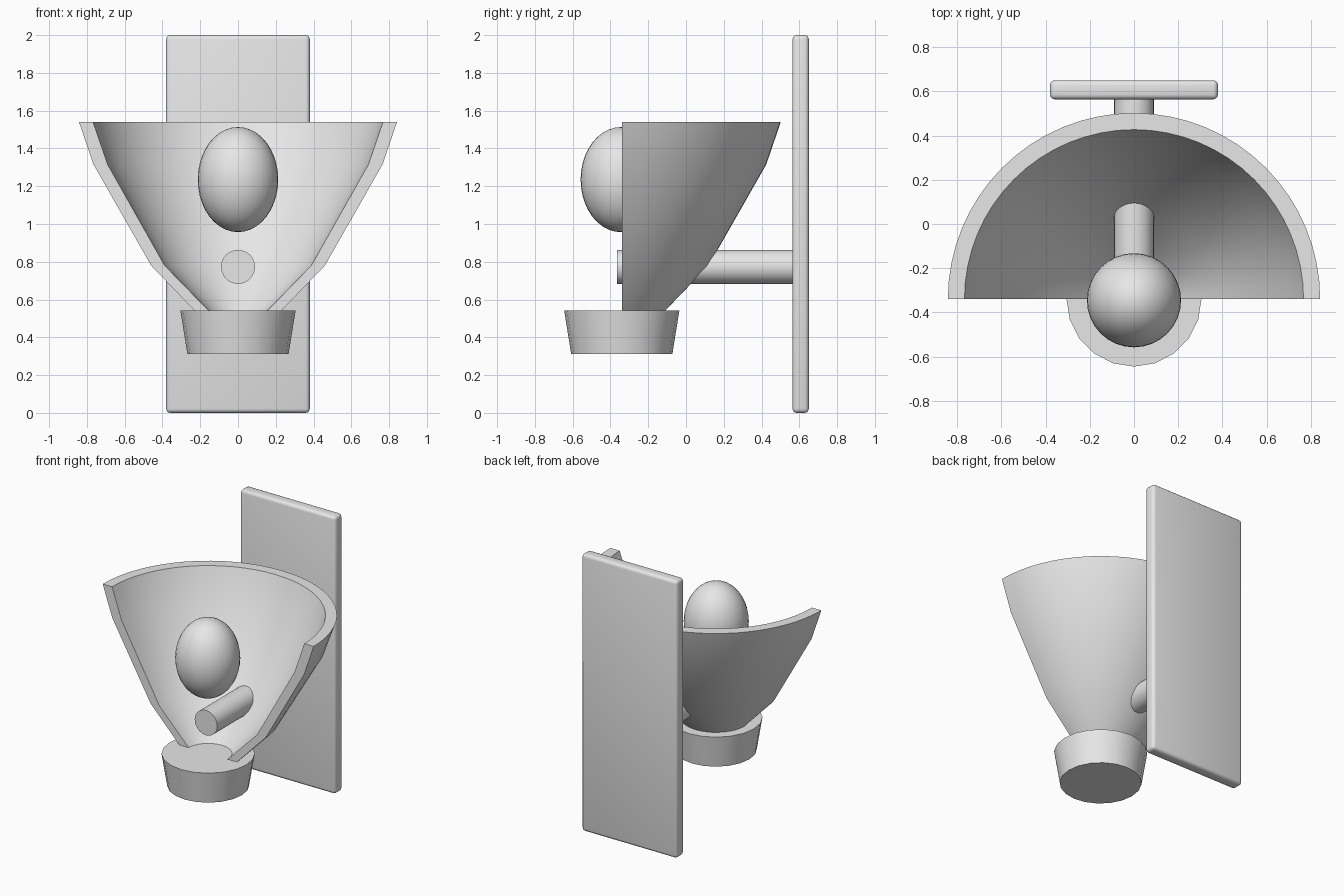
import bpy, bmesh, math
from mathutils import Matrix, Vector

if "Cube" in bpy.data.objects:
    bpy.data.objects.remove(bpy.data.objects["Cube"])

AXIS_Y = -0.34  # vertical axis shared by shade, cup and bulb

grey = bpy.data.materials.new("light_grey")
grey.diffuse_color = (0.8, 0.8, 0.8, 1)
grey.use_nodes = True
grey.node_tree.nodes["Principled BSDF"].inputs["Base Color"].default_value = grey.diffuse_color


def finish(name, bm, smooth=True):
    bmesh.ops.recalc_face_normals(bm, faces=bm.faces)
    me = bpy.data.meshes.new(name)
    bm.to_mesh(me)
    bm.free()
    me.materials.append(grey)
    ob = bpy.data.objects.new(name, me)
    bpy.context.collection.objects.link(ob)
    if smooth:
        bpy.ops.object.select_all(action='DESELECT')
        ob.select_set(True)
        bpy.context.view_layer.objects.active = ob
        bpy.ops.object.shade_smooth_by_angle(angle=math.radians(35))
    return ob


# wall plate with rounded edges
bm = bmesh.new()
bmesh.ops.create_cube(bm, size=1, matrix=Matrix.Translation((0, 0.607, 1.0))
                      @ Matrix.Diagonal((0.76, 0.086, 2.0, 1)))
bmesh.ops.bevel(bm, geom=bm.edges[:], offset=0.022, segments=3,
                profile=0.5, affect='EDGES')
finish("wall_plate", bm)

# horizontal arm
bm = bmesh.new()
bmesh.ops.create_cone(bm, cap_ends=True, segments=32, radius1=0.09, radius2=0.09,
                      depth=0.94, matrix=Matrix.Translation((0, 0.105, 0.773))
                      @ Matrix.Rotation(math.pi / 2, 4, 'X'))
finish("arm", bm)

# half-round flared shade: closed profile spun by 180 degrees
outer = [(0.19, 0.50), (0.46, 0.78), (0.765, 1.315), (0.842, 1.54)]
inner = [(0.767, 1.54), (0.69, 1.315), (0.388, 0.78), (0.115, 0.50)]
bm = bmesh.new()
verts = [bm.verts.new((r, AXIS_Y, z)) for r, z in outer + inner]
start = bm.faces.new(verts)
res = bmesh.ops.spin(bm, geom=[start], cent=(0, AXIS_Y, 0), axis=(0, 0, 1),
                     angle=math.pi, steps=32, use_duplicate=False)
if not any(all(abs(v.co.y - AXIS_Y) < 1e-4 and v.co.x > 0 for v in f.verts)
           and len(f.verts) == 8 for f in bm.faces):
    bm.faces.new(verts)  # keep the starting end closed
finish("shade", bm)

# tapered cup under the shade
bm = bmesh.new()
bmesh.ops.create_cone(bm, cap_ends=True, segments=20, radius1=0.268, radius2=0.305,
                      depth=0.23, matrix=Matrix.Translation((0, AXIS_Y, 0.427)))
finish("cup", bm)

# egg-shaped bulb
bm = bmesh.new()
bmesh.ops.create_uvsphere(bm, u_segments=32, v_segments=20, radius=1,
                          matrix=Matrix.Translation((0, -0.345, 1.235))
                          @ Matrix.Diagonal((0.213, 0.213, 0.278, 1)))
finish("bulb", bm)
